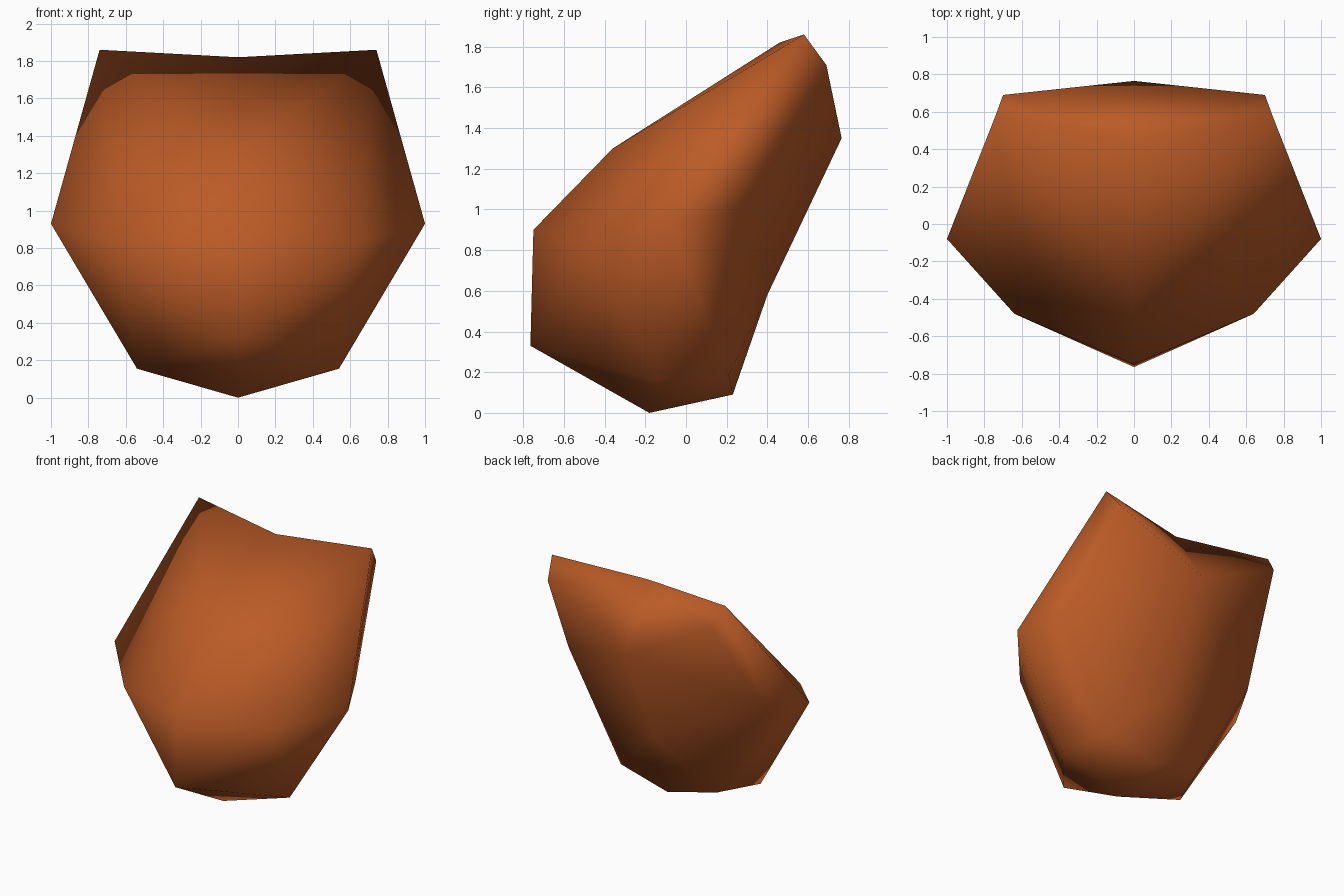
import bpy, bmesh

if "Cube" in bpy.data.objects:
    bpy.data.objects.remove(bpy.data.objects["Cube"])

# Key points of the right half: the first row lies on the centre line
POINTS = {
    "A": (0, -.18, 0), "B": (0, -.765, .33), "D": (0, -.75, .90), "E": (0, -.36, 1.30),
    "C": (0, .46, 1.82), "F": (0, .765, 1.35), "G": (0, .40, .58), "H": (0, .23, .09),
    "W": (1, -.08, .93), "K": (.54, -.14, .155), "M": (.64, -.48, .83),
    "R": (.74, .58, 1.86), "N": (.70, .69, 1.71), "Q": (.84, .235, .985),
    "X": (.41, .21, .186),
}
# Facets of the right half: front and top, underside, sides and back
FACETS = ("CER ERM RWM EMD DMB BMK MWK "
          "ABK AKX AXH "
          "RNQ RQW WQX WXK "
          "CRN CNF NQF FQG GQX GXH").split()

mat = bpy.data.materials.new("rust_orange")
mat.diffuse_color = (.50, .105, .02, 1)
mat.use_nodes = True
mat.node_tree.nodes["Principled BSDF"].inputs["Base Color"].default_value = mat.diffuse_color

bm = bmesh.new()
for side in (1, -1):
    verts = {k: bm.verts.new((x * side, y, z)) for k, (x, y, z) in POINTS.items()}
    for f in FACETS:
        bm.faces.new([verts[k] for k in f])

# Weld the halves along the centre line and smooth the faceted body
bmesh.ops.remove_doubles(bm, verts=bm.verts, dist=.0005)
bmesh.ops.recalc_face_normals(bm, faces=bm.faces)
for f in bm.faces:
    f.smooth = True

mesh = bpy.data.meshes.new("faceted_body")
bm.to_mesh(mesh)
bm.free()
mesh.materials.append(mat)
body = bpy.data.objects.new("faceted_body", mesh)
bpy.context.collection.objects.link(body)
